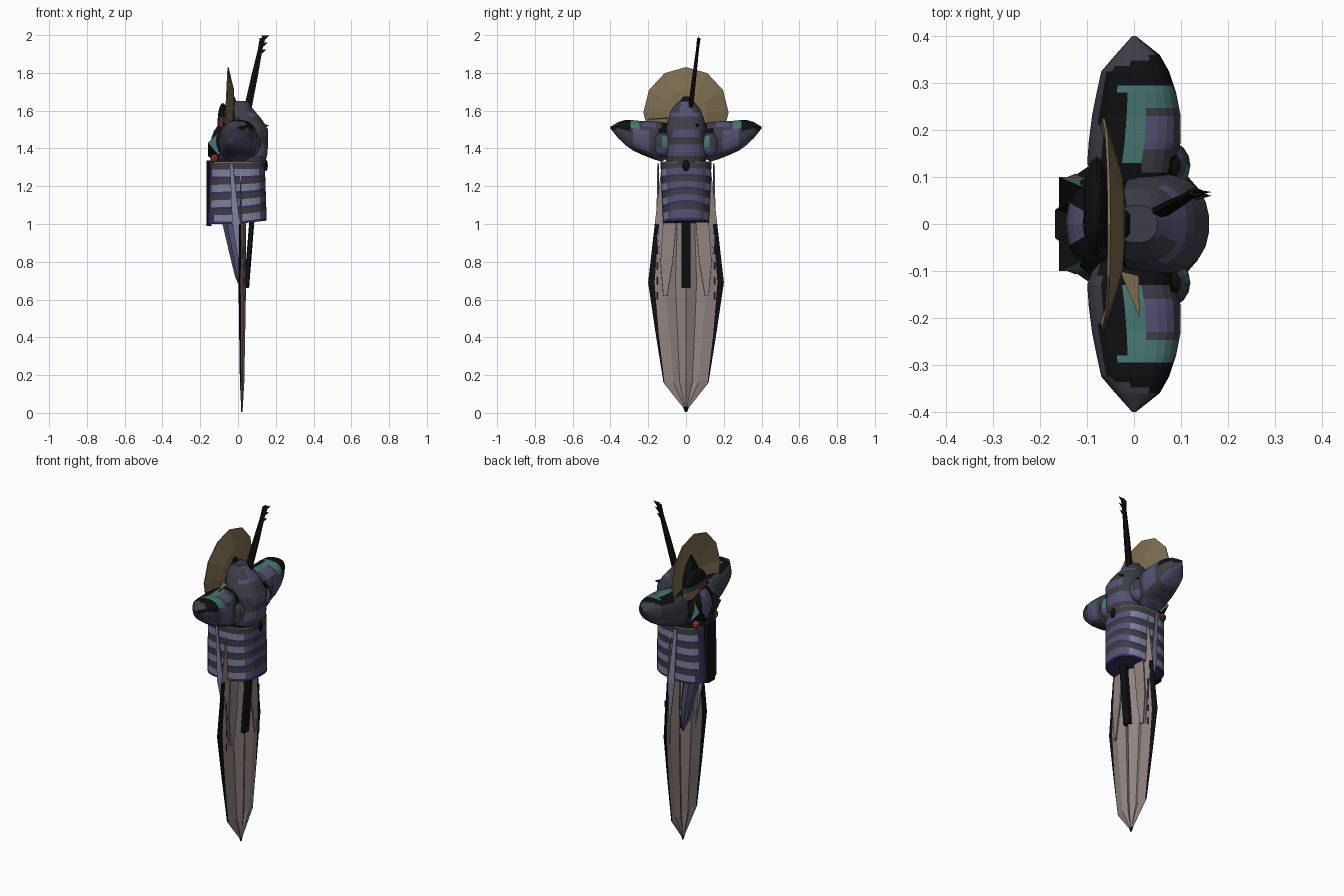
import bpy, bmesh, math
from mathutils import Vector

if "Cube" in bpy.data.objects:
    bpy.data.objects.remove(bpy.data.objects["Cube"])


def material(name, *rgb):
    color = tuple(((c + 0.055) / 1.055) ** 2.4 for c in rgb) + (1,)
    m = bpy.data.materials.new(name)
    m.use_nodes = True
    m.diffuse_color = color
    m.node_tree.nodes["Principled BSDF"].inputs["Base Color"].default_value = color
    return m


MATS = [material("black", .06, .06, .07), material("charcoal", .24, .24, .28),
        material("slate purple", .33, .32, .45), material("pale slate", .50, .51, .62),
        material("deep purple", .23, .18, .36), material("teal", .28, .46, .44),
        material("bronze", .49, .43, .32), material("pale cloth", .57, .52, .51),
        material("red", .50, .20, .17)]
BLACK, CHARCOAL, PURPLE, PALE, DEEP, TEAL, BRONZE, CLOTH, RED = range(len(MATS))


def finish(name, verts, faces, rule, thick=0):
    """Make an object; rule is a colour index or a function of centre and normal."""
    me = bpy.data.meshes.new(name)
    me.from_pydata([tuple(v) for v in verts], [], faces)
    bm = bmesh.new()
    bm.from_mesh(me)
    bmesh.ops.remove_doubles(bm, verts=bm.verts, dist=0.0005)
    bmesh.ops.recalc_face_normals(bm, faces=bm.faces)
    bm.normal_update()
    for f in bm.faces:
        f.material_index = rule(f.calc_center_median(), f.normal) if callable(rule) else rule
    bm.to_mesh(me)
    bm.free()
    for m in MATS:
        me.materials.append(m)
    ob = bpy.data.objects.new(name, me)
    bpy.context.collection.objects.link(ob)
    if thick:
        mod = ob.modifiers.new("thickness", "SOLIDIFY")
        mod.thickness = thick
        mod.offset = 0
    return ob


def loft(name, rings, rule, caps=True):
    n = len(rings[0])
    verts = [p for r in rings for p in r]
    faces = [(i * n + j, i * n + (j + 1) % n, (i + 1) * n + (j + 1) % n, (i + 1) * n + j)
             for i in range(len(rings) - 1) for j in range(n)]
    if caps:
        faces += [tuple(range(n)), tuple(range(len(verts) - n, len(verts)))]
    return finish(name, verts, faces, rule)


def sheet(name, rows, rule, thick=0.006):
    n = len(rows[0])
    faces = [(i * n + j, i * n + j + 1, (i + 1) * n + j + 1, (i + 1) * n + j)
             for i in range(len(rows) - 1) for j in range(n - 1)]
    return finish(name, [p for r in rows for p in r], faces, rule, thick)


def finer(stations, steps):
    """Insert evenly spaced stations between the given ones."""
    out = [tuple(u + (v - u) * s / steps for u, v in zip(a, b))
           for a, b in zip(stations, stations[1:]) for s in range(steps)]
    return out + [stations[-1]]


def oval(n, power=0.7):
    """Rounded-box outline in unit coordinates."""
    out = []
    for k in range(n):
        a = 2 * math.pi * (k + .5) / n
        c, s = math.cos(a), math.sin(a)
        out.append((math.copysign(abs(c) ** power, c), math.copysign(abs(s) ** power, s)))
    return out


def ball(name, center, radii, rule, seg=12, rows=8):
    cx, cy, cz = center
    rings = []
    for i in range(rows + 1):
        t = math.pi * i / rows
        rings.append([(cx + radii[0] * math.sin(t) * math.cos(2 * math.pi * j / seg),
                       cy + radii[1] * math.sin(t) * math.sin(2 * math.pi * j / seg),
                       cz - radii[2] * math.cos(t)) for j in range(seg)])
    return loft(name, rings, rule, False)


# Striped armour trunk: each band is a purple edge, a pale strip and a charcoal strip
STRIPES = (DEEP, PALE, CHARCOAL)
levels = [1 + band * .08 + d for band in range(4) for d in (0, .013, .05)] + [1.324, 1.332]
outline = oval(28)
rows = []
for z in levels:
    t = (z - 1) / .332
    row = []
    for x, y in outline:
        arch = .03 * (x * x * (1 - y * y) if x > 0 else -.3 * abs(x)) * min(1, 4 * t) * (1 - t)
        row.append((-.005 + x * (.157 - .01 * t), y * (.122 + .014 * t),
                    z + arch + (.018 * x * (1 - t) if x > 0 else 0)))
    rows.append(row)
for i, (low, high) in enumerate(zip(rows, rows[1:])):
    stripe = BRONZE if i == len(levels) - 2 else STRIPES[i % 3]

    def trunk_color(c, n):
        if c.x < -.135 and stripe != BRONZE:
            return DEEP
        return PURPLE if stripe == PALE and n.x > .7 else stripe

    loft("armour_band_%02d" % (i + 1), [low, high], trunk_color, False)
finish("trunk_floor", rows[0], [tuple(range(28))], DEEP)
finish("trunk_lid", rows[-1], [tuple(range(28))], BLACK)

# Tapered black panel on the back of the trunk
loft("back_panel", [[(-.168, -.03, z), (-.14, -.05, z), (-.14, .05, z), (-.168, .03, z)]
                    for z in (.99, 1.335)], BLACK)

# Long folded cloth tail with dark tapering edges
tail_rows = []
for z, half, depth, rim in ((1.3, .13, .01, .87), (1.0, .165, .02, .86), (.69, .2, .026, .83),
                            (.42, .16, .02, .9), (.16, .118, .014, .96),
                            (.03, .015, .004, .9), (.005, .004, .002, .9)):
    tail_rows.append([(.02 + depth * fold, half * u, z) for u, fold in
                      ((-1, -.6), (-rim, -.3), (-.55, .3), (-.28, -.5), (0, .8),
                       (.28, -.5), (.55, .3), (rim, -.3), (1, -.6))])


def tail_color(c, n):
    half = .165 if c.z > 1 else .18 if c.z > .5 else .14
    if c.z < .025:
        return BLACK
    if abs(c.y) > half * .88 and c.z > .2:
        return PALE if c.z > 1.05 else BLACK
    return CLOTH


sheet("cloth_tail", tail_rows, tail_color, .004)

# Hanging tongue at the back and black strap at the front
loft("back_tongue", [[(x + r * a, w * b, z) for a, b in oval(8, 1)] for z, x, r, w in
                     ((1.02, -.045, .045, .05), (.85, -.015, .035, .045),
                      (.72, .005, .022, .03), (.65, .02, .005, .006))],
     lambda c, n: PURPLE if n.x < .3 else DEEP)
loft("front_strap", [[(x + .014 * a, .025 * b, z) for a, b in oval(8, .4)]
                     for z, x in ((1.04, .075), (.66, .045))], BLACK)


def guard_color(c, n):
    y = abs(c.y)
    if n.z > .5:
        if c.x > .025 and .12 < y < .25:
            return PURPLE if c.x < .088 and .165 < y < .235 else CHARCOAL
        if -.025 < c.x < .08 and .125 < y < .29:
            return TEAL
        return CHARCOAL if c.x < -.07 or y > .345 + c.x * .3 else BLACK
    if n.x > .15 and n.z > -.5:
        if c.z > 1.5 and y > .25:
            return TEAL if y < .3 else BLACK
        return PURPLE if .2 < y < .285 and c.z < 1.5 else BLACK if y < .14 else CHARCOAL
    return PURPLE if y > .3 and n.z < -.4 or c.z < 1.355 else CHARCOAL


# Paired ribbons, inner cloth panels, shoulder guards and fittings
guard_stations = finer([(.07, -.08, .08, 1.36, 1.53), (.13, -.1, .09, 1.33, 1.54),
                        (.175, -.097, .1, 1.343, 1.545), (.23, -.09, .1, 1.365, 1.545),
                        (.28, -.08, .09, 1.388, 1.55), (.325, -.07, .075, 1.42, 1.55),
                        (.36, -.04, .055, 1.455, 1.54), (.4, -.004, .004, 1.505, 1.515)], 3)
for side, label in ((1, "rear"), (-1, "front")):
    sheet(label + "_ribbon", [[(x - w, side * y, z), (x + w, side * (y + .004), z)]
                              for x, w, y, z in ((-.035, .008, .145, 1.32), (-.01, .02, .15, 1.0),
                                                 (.015, .012, .135, .8), (.025, .004, .12, .62))], PALE)
    sheet(label + "_inner_panel", [[(.04, side * a, z), (.035, side * b, z)] for a, b, z in
                                   ((.05, .12, 1.02), (.07, .135, .8), (.1, .12, .62))], CLOTH)
    for i in range(4):
        z = .6 + i * .08
        sheet("%s_red_stitch_%d" % (label, i + 1),
              [[(.032, side * .149, h), (.03, side * .155, h)] for h in (z, z + .04)], RED, .004)

    loft(label + "_shoulder_guard",
         [[((x0 + x1) / 2 + (x1 - x0) / 2 * a, side * y, (z0 + z1) / 2 + (z1 - z0) / 2 * b)
           for a, b in oval(24, .75)] for y, x0, x1, z0, z1 in guard_stations], guard_color)
    ball(label + "_chest_pod", (.072, side * .125, 1.425), (.048, .052, .068),
         lambda c, n: TEAL if n.x > .45 and -.2 < n.z < .45 and abs(c.y) < .125
         else BLACK if n.z > .6 else CHARCOAL if n.z > -.2 else PURPLE, 16, 10)
    ball(label + "_red_bead", (-.125, side * .085, 1.345), (.022, .022, .025), RED, 8, 6)
    finish(label + "_collar_plate", [(-.16, side * .1, 1.43), (-.1, side * .1, 1.36),
                                    (-.12, side * .01, 1.33), (-.16, side * .03, 1.36),
                                    (-.09, side * .07, 1.5)],
           [(0, 1, 2, 3), (0, 1, 4), (3, 0, 4), (2, 3, 4), (1, 2, 4)],
           lambda c, n: TEAL if abs(c.y) > .088 and c.z > 1.42 else BLACK)


def hood_color(c, n):
    if c.x < -.02:
        return BLACK
    if c.z > 1.54:
        return PURPLE if abs(c.y) < .03 and .02 < c.x < .11 or 1.575 < c.z < 1.6 and n.x > .3 else CHARCOAL
    if 1.36 < c.z < 1.4 or 1.45 < c.z < 1.5 and abs(c.y) < .07:
        return PURPLE
    return CHARCOAL


# Hooded chest and head, with the dark mass behind them
hood = finer([(1.32, -.05, .145, .1), (1.38, -.06, .158, .105), (1.5, -.07, .16, .108),
              (1.55, -.07, .13, .098), (1.61, -.06, .08, .075), (1.65, -.04, .05, .04)], 3)
loft("hooded_chest", [[((x0 + x1) / 2 + (x1 - x0) / 2 * a, half * b, z) for a, b in oval(24, .85)]
                      for z, x0, x1, half in hood], hood_color)
ball("upper_back", (-.06, 0, 1.42), (.085, .12, .12),
     lambda c, n: PURPLE if n.x < -.7 and abs(c.y) < .04 else DEEP if n.z < -.3 else BLACK, 16, 10)


def hair_color(c, n):
    if n.x < -.3 and 1.5 < c.z < 1.54:
        return RED if c.y < .05 else BRONZE
    return CHARCOAL if 1.54 < c.z < 1.56 else BLACK


ball("back_hair", (-.08, .035, 1.54), (.028, .11, .1), hair_color, 16, 12)
loft("hood_crest", [[(x + r * a, w * b, z) for a, b in oval(6, 1)] for z, x, r, w in
                    ((1.56, -.035, .035, .06), (1.64, -.03, .03, .05), (1.7, -.035, .005, .005))], BLACK)
ball("chest_gem", (.148, 0, 1.31), (.01, .018, .03), BLACK, 8, 6)
finish("brow_spike", [(.06, .03, 1.56), (.07, .085, 1.53), (.165, .06, 1.52), (.07, .05, 1.49)],
       [(0, 1, 2), (1, 3, 2), (3, 0, 2), (0, 1, 3)], BLACK)

# Shallow faceted halo behind the head
halo = [(-.02, 0, 1.58)]
for scale, x in ((.5, -.03), (1, -.065)):
    for k in range(12):
        a = math.pi * k / 6
        halo.append((x + .012 * scale * math.cos(a), .225 * scale * math.sin(a),
                     1.59 + .24 * scale * math.cos(a)))
halo_faces = [(0, 1 + k, 1 + (k + 1) % 12) for k in range(12)]
halo_faces += [(1 + k, 13 + k, 13 + (k + 1) % 12, 1 + (k + 1) % 12) for k in range(12)]
finish("halo", halo, halo_faces, BRONZE, .006)

# Tall barbed horn
base, tip = Vector((.045, .02, 1.58)), Vector((.13, .068, 1.985))
loft("horn", [[base.lerp(tip, t) + Vector((r * a, r * .55 * b, 0)) for a, b in oval(6, 1)]
              for t, r in ((0, .024), (.5, .02), (.85, .014), (1, .017))], BLACK)
for i, t in enumerate((.82, .91, 1)):
    finish("horn_barb_%d" % (i + 1), [base.lerp(tip, t) + Vector(d) for d in
           ((0, -.006, -.02), (0, .006, -.02), (.036, 0, .012), (-.005, 0, .012))],
           [(0, 1, 2), (1, 3, 2), (3, 0, 2), (0, 3, 1)], BLACK)

# Small bronze blade on the shoulder
finish("bronze_blade", [(-.03, -.1, 1.56), (.01, -.11, 1.56), (.012, -.2, 1.555)],
       [(0, 1, 2)], BRONZE, .006)
